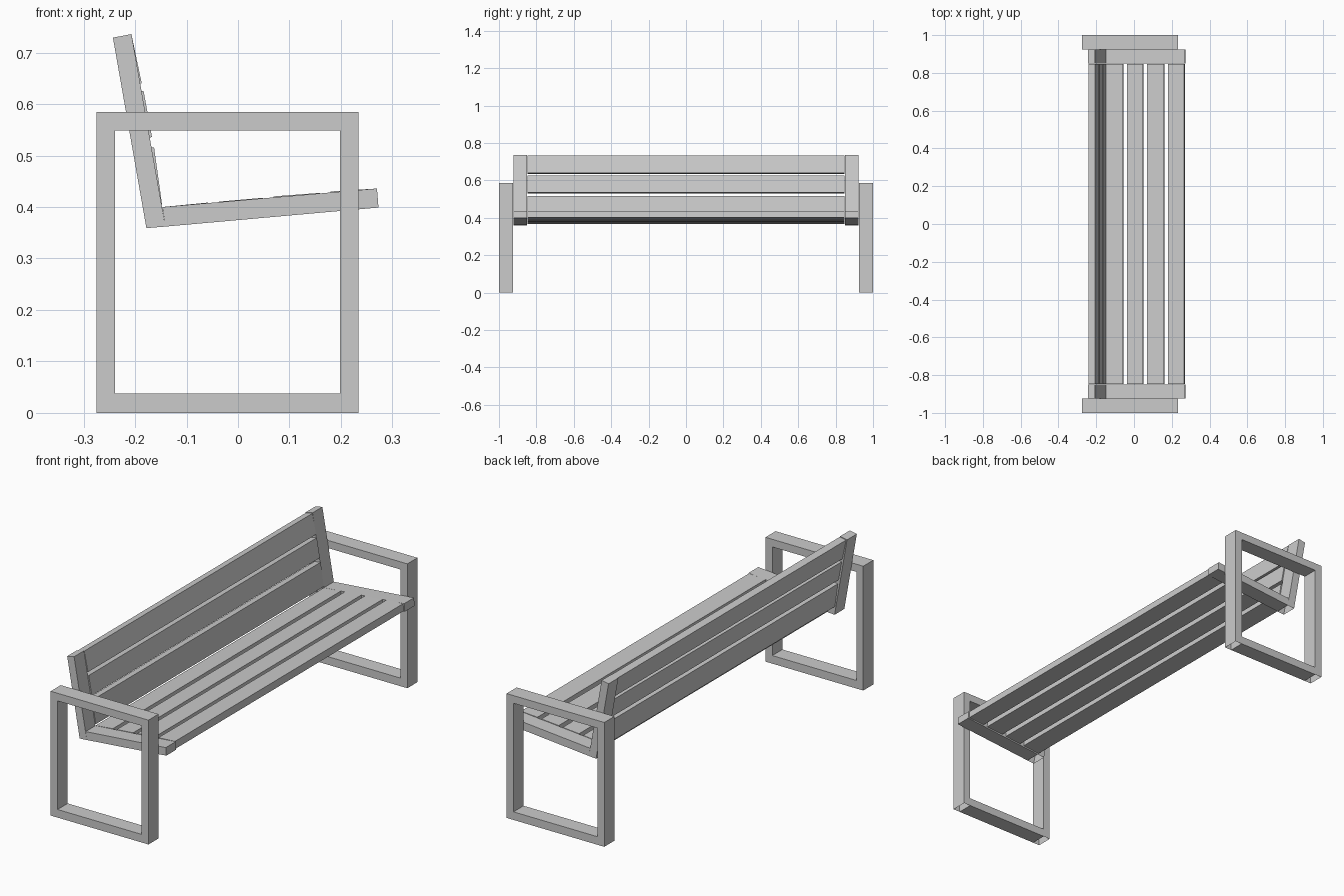
import bpy
import bmesh
from mathutils import Vector

cube = bpy.data.objects.get("Cube")
if cube:
    bpy.data.objects.remove(cube, do_unlink=True)

GREY = (0.6, 0.6, 0.6, 1.0)
mat = bpy.data.materials.new("light grey")
mat.use_nodes = True
mat.diffuse_color = GREY
mat.node_tree.nodes["Principled BSDF"].inputs["Base Color"].default_value = GREY


def prism(name, profile, y0, y1, open_end=False):
    """Extrude an xz profile along y; open_end leaves off the side on its first edge."""
    bm = bmesh.new()
    near = [bm.verts.new((x, y0, z)) for x, z in profile]
    far = [bm.verts.new((x, y1, z)) for x, z in profile]
    bm.faces.new(near)
    bm.faces.new(far[::-1])
    n = len(profile)
    for i in range(1 if open_end else 0, n):
        j = (i + 1) % n
        bm.faces.new((near[j], near[i], far[i], far[j]))
    if not open_end:
        bmesh.ops.recalc_face_normals(bm, faces=bm.faces)
    mesh = bpy.data.meshes.new(name)
    bm.to_mesh(mesh)
    bm.free()
    mesh.materials.append(mat)
    obj = bpy.data.objects.new(name, mesh)
    bpy.context.collection.objects.link(obj)


def rect(x0, z0, x1, z1):
    return [(x0, z0), (x1, z0), (x1, z1), (x0, z1)]


def slats(name, start, end, normal, thick, spans):
    """Boards along a line; each span is (from, to, lift at from, lift at to)."""
    a, b, n = Vector(start), Vector(end), Vector(normal).normalized()
    for i, (t0, t1, h0, h1) in enumerate(spans, 1):
        p, q = a.lerp(b, t0), a.lerp(b, t1)
        prism(f"{name}_{i}",
              [p + n * (h0 - thick), q + n * (h1 - thick), q + n * h1, p + n * h0],
              -0.848, 0.848)


# Side frames, seat rails and back posts at both ends
BACK, FRONT, TOP, BAR = -0.275, 0.234, 0.585, 0.036
for side, s in (("left", 1), ("right", -1)):
    y0, y1 = sorted((0.925 * s, s))
    prism(f"{side}_back_leg", rect(BACK, 0, BACK + BAR, TOP - BAR), y0, y1, True)
    prism(f"{side}_front_leg", rect(FRONT - BAR, 0, FRONT, TOP - BAR), y0, y1, True)
    prism(f"{side}_armrest", rect(BACK, TOP - BAR, FRONT, TOP), y0, y1)
    prism(f"{side}_foot_bar", rect(BACK + BAR, 0, FRONT - BAR, BAR + 0.002), y0, y1)

    y0, y1 = sorted((0.85 * s, 0.923 * s))
    prism(f"{side}_seat_rail",
          [(-0.141, 0.362), (0.273, 0.399), (0.27, 0.436), (-0.147, 0.4)], y0, y1)
    prism(f"{side}_back_post",
          [(-0.178, 0.359), (-0.141, 0.362), (-0.207, 0.736), (-0.243, 0.729)],
          y0, y1, True)

# Seat boards
slats("seat_slat", (-0.147, 0.4), (0.27, 0.436), (-0.086, 1), 0.034,
      [(0, 0.213, 0, 0.001), (0.264, 0.468, 0.001, 0.001),
       (0.518, 0.734, 0.002, 0.001), (0.784, 0.99, 0.002, 0)])

# Backrest boards, following a gentle forward bulge
slats("back_slat", (-0.141, 0.362), (-0.207, 0.736), (0.374, 0.066), 0.034,
      [(0.115, 0.41, 0.001, 0.005), (0.463, 0.703, 0.0045, 0.004),
       (0.743, 0.995, 0.003, 0)])
